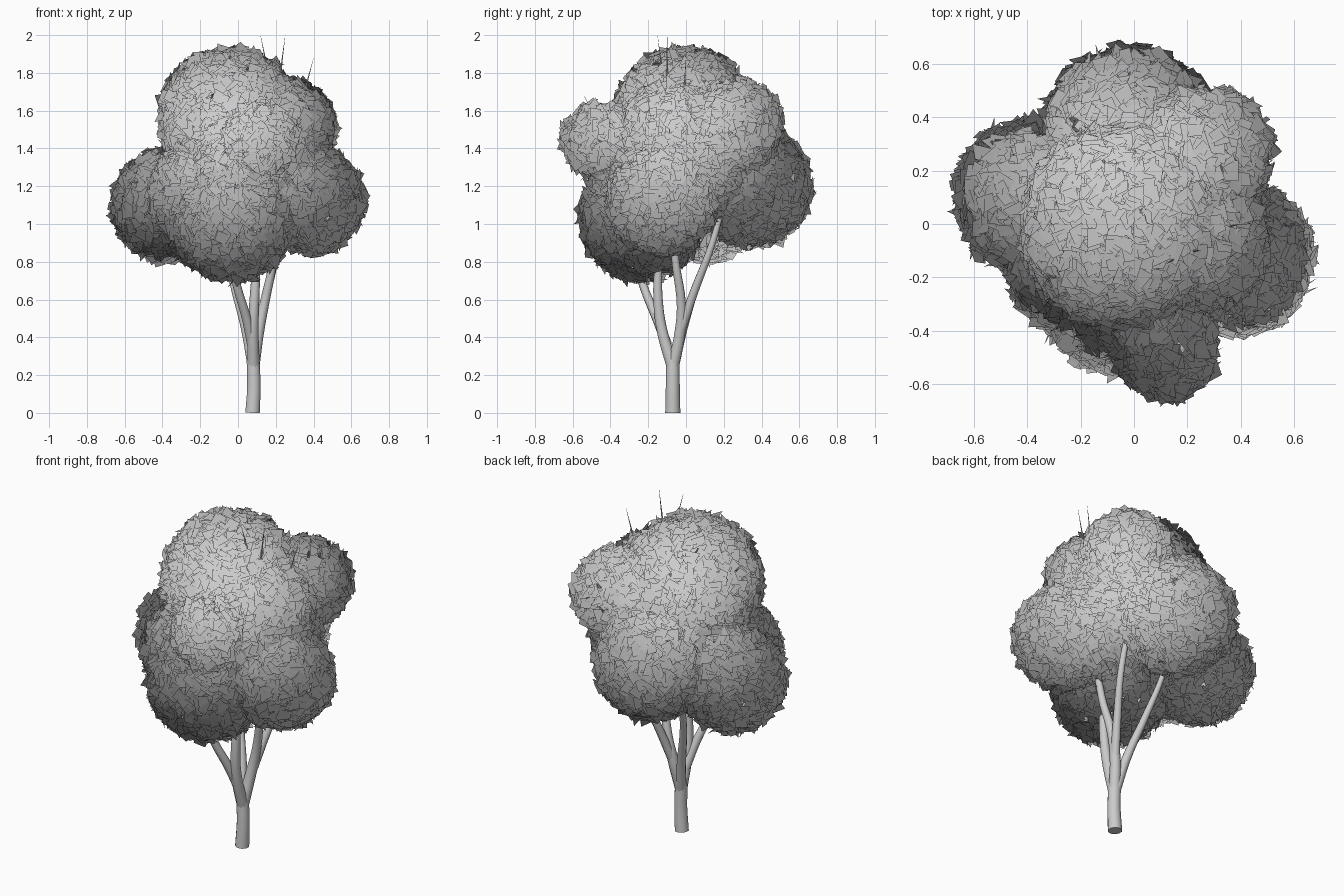
import bpy
import math
import random
from mathutils import Vector

if "Cube" in bpy.data.objects:
    bpy.data.objects.remove(bpy.data.objects["Cube"])

random.seed(7)


def tube(name, points, sides_res=3):
    """Tapered branch: points are (x, y, z, radius)."""
    cu = bpy.data.curves.new(name, 'CURVE')
    cu.dimensions = '3D'
    cu.bevel_depth = 1.0
    cu.bevel_resolution = sides_res
    cu.resolution_u = 5
    cu.use_fill_caps = True
    sp = cu.splines.new('BEZIER')
    sp.bezier_points.add(len(points) - 1)
    for bp, (x, y, z, r) in zip(sp.bezier_points, points):
        bp.co = (x, y, z)
        bp.radius = r
        bp.handle_left_type = bp.handle_right_type = 'AUTO'
    ob = bpy.data.objects.new(name, cu)
    bpy.context.collection.objects.link(ob)
    # turn the curve into a smooth mesh
    bpy.ops.object.select_all(action='DESELECT')
    ob.select_set(True)
    bpy.context.view_layer.objects.active = ob
    bpy.ops.object.convert(target='MESH')
    ob = bpy.context.view_layer.objects.active
    bpy.ops.object.shade_smooth_by_angle(angle=math.radians(50))
    return ob


# Trunk and five main limbs, each running up into the crown
tube("trunk", [(0.077, -0.07, 0.0, 0.04), (0.084, -0.07, 0.14, 0.037),
               (0.08, -0.07, 0.28, 0.036)])
tube("front_limb", [(0.082, -0.07, 0.24, 0.033), (0.08, -0.13, 0.45, 0.029),
                    (0.087, -0.148, 0.6, 0.026), (0.1, -0.15, 0.85, 0.02),
                    (0.1, -0.2, 1.2, 0.012), (0.12, -0.4, 1.45, 0.004)])
tube("left_limb", [(0.075, -0.1, 0.36, 0.027), (0.045, -0.155, 0.5, 0.025),
                   (-0.005, -0.225, 0.67, 0.022), (-0.05, -0.29, 0.9, 0.014),
                   (-0.12, -0.25, 1.15, 0.004)])
tube("right_limb", [(0.08, -0.07, 0.24, 0.033), (0.11, -0.03, 0.44, 0.03),
                    (0.14, -0.025, 0.58, 0.025), (0.185, -0.055, 0.8, 0.021),
                    (0.22, -0.08, 1.2, 0.014), (0.2, -0.1, 1.6, 0.006)])
tube("back_limb", [(0.11, -0.03, 0.43, 0.026), (0.15, 0.035, 0.62, 0.023),
                   (0.205, 0.14, 0.9, 0.018), (0.19, 0.22, 1.2, 0.012),
                   (0.15, 0.3, 1.45, 0.004)])
tube("back_left_limb", [(0.08, -0.065, 0.25, 0.03), (0.04, -0.015, 0.45, 0.025),
                        (-0.025, 0.06, 0.69, 0.02), (-0.075, 0.15, 0.93, 0.015),
                        (-0.12, 0.2, 1.2, 0.004)])

# Thin twig tips poking out of the crown
for i, (a, b) in enumerate([((0.2, -0.1, 1.6), (0.12, -0.15, 1.995)),
                            ((0.2, -0.1, 1.6), (0.25, -0.1, 2.0)),
                            ((0.3, -0.02, 1.5), (0.4, 0.0, 1.88)),
                            ((0.12, -0.4, 1.4), (0.15, -0.54, 1.68))]):
    m = [(p + q) / 2 for p, q in zip(a, b)]
    tube(f"twig_{i + 1}", [(*a, 0.006), (*m, 0.005), (*b, 0.0005)], 1)

# Leaf clumps: centre and outer radius
CLUMPS = {
    "top": ((-0.04, -0.01, 1.555), 0.39),
    "upper_right": ((0.275, 0.265, 1.52), 0.255),
    "upper_side": ((0.25, -0.07, 1.5), 0.265),
    "upper_front": ((0.12, -0.46, 1.445), 0.205),
    "lower_left": ((-0.375, 0.1, 1.1), 0.305),
    "left_front": ((-0.21, -0.13, 1.14), 0.29),
    "front_fill": ((-0.01, -0.28, 1.26), 0.25),
    "lower_right": ((0.385, -0.13, 1.125), 0.295),
    "lower_front": ((-0.035, -0.235, 1.03), 0.34),
    "lower_back": ((-0.02, 0.345, 1.2), 0.33),
    "middle": ((0.09, -0.03, 1.34), 0.41),
}
CROWN_CENTRE = Vector((0, 0, 1.3))


def leaf_clump(name, centre, radius):
    """Shell of overlapping, randomly tilted leaf cards."""
    c = Vector(centre)
    others = [(Vector(o), r) for k, (o, r) in CLUMPS.items() if k != name]
    verts, faces, normals = [], [], []
    for _ in range(int(16000 * radius * radius)):
        d = Vector([random.gauss(0, 1) for _ in range(3)]).normalized()
        p = c + d * (radius - random.uniform(0.01, 0.045))
        # leave out leaves buried in a neighbouring clump
        if any((p - o).length < r - 0.09 for o, r in others):
            continue
        n = (d + 0.42 * Vector([random.gauss(0, 1) for _ in range(3)])).normalized()
        u = n.orthogonal().normalized()
        v = n.cross(u)
        turn = random.uniform(0, math.tau)
        base = len(verts)
        for k in range(4):
            a = turn + k * math.pi / 2 + random.uniform(-0.3, 0.3)
            s = random.uniform(0.034, 0.058)
            verts.append(p + s * (math.cos(a) * u + math.sin(a) * v))
        faces.append((base, base + 1, base + 2, base + 3))
        # soft crown shading: normals follow the whole crown
        out = ((p - CROWN_CENTRE).normalized() + 0.25 * d).normalized()
        normals += [out] * 4
    me = bpy.data.meshes.new(name + "_leaves")
    me.from_pydata(verts, [], faces)
    me.update()
    me.normals_split_custom_set_from_vertices(normals)
    ob = bpy.data.objects.new(name + "_leaves", me)
    bpy.context.collection.objects.link(ob)


for clump, (centre, radius) in CLUMPS.items():
    leaf_clump(clump, centre, radius)
